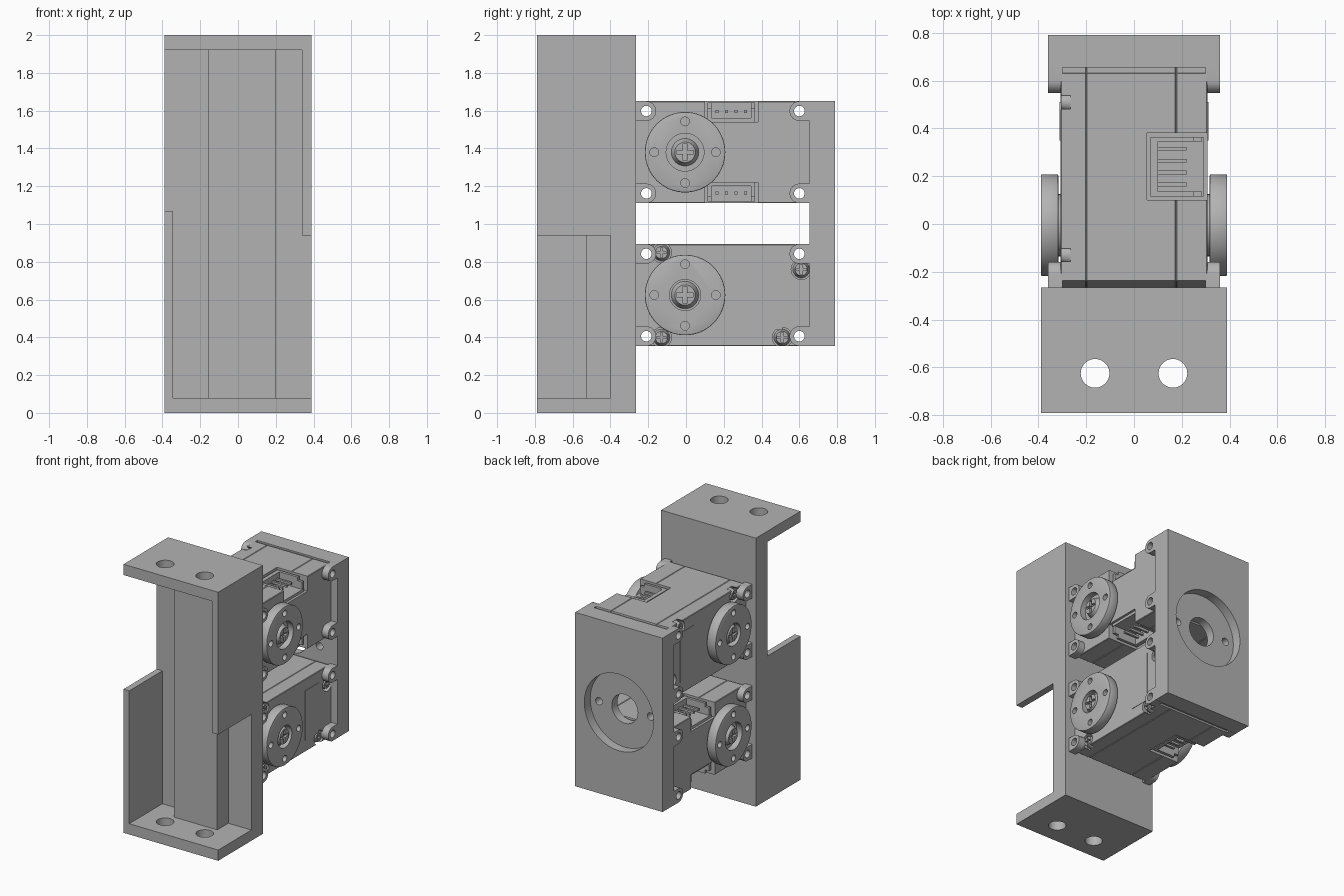
import bpy, bmesh
from math import pi, cos, sin
from mathutils import Matrix, Vector

if "Cube" in bpy.data.objects:
    bpy.data.objects.remove(bpy.data.objects["Cube"])

grey = bpy.data.materials.new("plain grey")
grey.use_nodes = True
grey.diffuse_color = (0.45, 0.45, 0.45, 1)
grey.node_tree.nodes["Principled BSDF"].inputs["Base Color"].default_value = (0.45, 0.45, 0.45, 1)
parts = []


def finish(name, bm):
    mesh = bpy.data.meshes.new(name)
    bmesh.ops.recalc_face_normals(bm, faces=bm.faces)
    bm.to_mesh(mesh)
    bm.free()
    mesh.materials.append(grey)
    ob = bpy.data.objects.new(name, mesh)
    bpy.context.scene.collection.objects.link(ob)
    parts.append(ob)
    return ob


def box(name, x, y, z):
    bm = bmesh.new()
    bmesh.ops.create_cube(bm, size=1)
    for v in bm.verts:
        v.co = [lo + (c + 0.5) * (hi - lo) for c, (lo, hi) in zip(v.co, (x, y, z))]
    return finish(name, bm)


def cyl(name, axis, a, b, c, r, r2=None, bevel=0, sides=48):
    """Cylinder along an axis from a to b; c holds the other two coordinates."""
    bm = bmesh.new()
    bmesh.ops.create_cone(bm, cap_ends=True, segments=sides, radius1=r,
                          radius2=r if r2 is None else r2, depth=b - a)
    if bevel:
        rim = [e for e in bm.edges if abs(e.verts[0].co.z - e.verts[1].co.z) < 1e-5]
        bmesh.ops.bevel(bm, geom=rim, offset=bevel, segments=2, affect='EDGES', profile=0.5)
    mid = (a + b) / 2
    if axis == 'X':
        m = Matrix.Translation((mid, *c)) @ Matrix.Rotation(pi / 2, 4, 'Y')
    elif axis == 'Y':
        m = Matrix.Translation((c[0], mid, c[1])) @ Matrix.Rotation(-pi / 2, 4, 'X')
    else:
        m = Matrix.Translation((*c, mid))
    bmesh.ops.transform(bm, matrix=m, verts=bm.verts)
    return finish(name, bm)


def prism(name, profile, x0, x1, bevel=0):
    """Extrude a y-z outline along x."""
    bm = bmesh.new()
    face = bm.faces.new([bm.verts.new((x0, y, z)) for y, z in profile])
    ext = bmesh.ops.extrude_face_region(bm, geom=[face])
    moved = [g for g in ext["geom"] if isinstance(g, bmesh.types.BMVert)]
    bmesh.ops.translate(bm, verts=moved, vec=(x1 - x0, 0, 0))
    if bevel:
        rim = [e for e in bm.edges if abs(e.verts[0].co.x - e.verts[1].co.x) < 1e-5]
        bmesh.ops.bevel(bm, geom=rim, offset=bevel, segments=1, affect='EDGES')
    return finish(name, bm)


def cut(ob, *cutters):
    for c in cutters:
        mod = ob.modifiers.new("cut", 'BOOLEAN')
        mod.operation, mod.solver, mod.object = 'DIFFERENCE', 'EXACT', c
    dg = bpy.context.evaluated_depsgraph_get()
    dg.update()
    mesh = bpy.data.meshes.new_from_object(ob.evaluated_get(dg))
    ob.modifiers.clear()
    ob.data = mesh
    for c in cutters:
        parts.remove(c)
        bpy.data.objects.remove(c)
    return ob


def screw(name, side, x0, x1, y, z, r):
    """Domed cross-head screw facing side * x."""
    a, b = sorted((side * x0, side * x1))
    rr = (r, r * 0.72) if side > 0 else (r * 0.72, r)
    head = cyl(name, 'X', a, b, (y, z), *rr, sides=32)
    tip = sorted((side * (x1 - 0.02), side * (x1 + 0.02)))
    w, l = r * 0.13, r * 0.6
    cut(head, box("slot", tip, (y - l, y + l), (z - w, z + w)),
        box("slot", tip, (y - w, y + w), (z - l, z + l)))


AXIS_Y = -0.005
LUGS = [(y, z) for y in (-0.21, 0.6) for z in (-0.218, 0.218)]
CASE_SCREWS = [(-0.13, -0.225), (-0.13, 0.225), (0.51, 0.225), (0.61, -0.135)]


def servo(prefix, height, flipped):
    first = len(parts)
    h = 0.27
    upper = [(-0.268, h - 0.09), (-0.237, h), (0.63, h), (0.632, h - 0.012), (0.66, h - 0.012)]
    outline = upper + [(y, -z) for y, z in reversed(upper)]

    # case in three sections, with connector bays, screw seats and through holes
    for part, x0, x1 in (("right", -0.308, -0.2), ("middle", -0.2, 0.175), ("left", 0.175, 0.308)):
        case = prism(f"{prefix}_case_{part}", outline, x0, x1, 0.004)
        tools = [cyl("hole", 'X', -0.5, 0.5, p, 0.028, sides=24) for p in LUGS]
        if part == "right":
            tools += [cyl("seat", 'X', -0.5, -0.265, p, 0.053, sides=32) for p in CASE_SCREWS]
        else:
            tools += [box("bay", (0.055, 0.5), (0.1, 0.38), sorted((s * 0.16, s * 0.4)))
                      for s in (-1, 1)]
        cut(case, *tools)

    # plug sockets with contact pins, opening sideways
    for s in (-1, 1):
        def slab(name, x, y, lo, hi):
            box(f"{prefix}_{name}", x, y, sorted((s * lo, s * hi)))
        slab("socket_floor", (0.07, 0.29), (0.115, 0.365), 0.155, 0.18)
        slab("socket_back", (0.07, 0.1), (0.115, 0.365), 0.18, 0.262)
        for y in (0.115, 0.345):
            slab("socket_wall", (0.1, 0.25), (y, y + 0.02), 0.18, 0.262)
            slab("socket_latch", (0.25, 0.285), (y, y + 0.02), 0.18, 0.235)
        for i in range(4):
            y = 0.165 + i * 0.05
            slab("socket_pin", (0.1, 0.22), (y - 0.008, y + 0.008), 0.208, 0.224)

    # screws and raised panel on the closed side
    for y, z in CASE_SCREWS:
        screw(f"{prefix}_case_screw", -1, 0.262, 0.306, y, z, 0.045)
    box(f"{prefix}_label_panel", (-0.311, -0.3), (0.35, 0.51), (-0.185, 0.185))

    # output disc and idler disc
    for side in (-1, 1):
        a, b = sorted((side * 0.317, side * 0.39))
        disc = cyl(f"{prefix}_disc", 'X', a, b, (AXIS_Y, 0), 0.213, bevel=0.006, sides=64)
        face = sorted((side * 0.345, side * 0.5))
        tools = [cyl("hole", 'X', *face, (AXIS_Y + 0.163 * cos(k * pi / 2), 0.163 * sin(k * pi / 2)),
                     0.023, sides=24) for k in range(4)]
        tools.append(cyl("bore", 'X', *face, (AXIS_Y, 0), 0.1 if side > 0 else 0.082))
        cut(disc, *tools)
        cyl(f"{prefix}_hub", 'X', *sorted((side * 0.3, side * 0.33)), (AXIS_Y, 0), 0.13)
        screw(f"{prefix}_disc_screw", side, 0.34, 0.385, AXIS_Y, 0, 0.075)

    # rounded mounting lugs reaching in from both brackets
    for side in (-1, 1):
        for y, z in LUGS:
            d = -1 if y > 0 else 1
            end = 0.66 if y > 0 else -0.27
            arc = [(y + d * 0.052 * cos(t * pi / 12), z + 0.052 * sin(t * pi / 12))
                   for t in range(-6, 7)]
            lug = prism(f"{prefix}_lug", arc + [(end, z + 0.052), (end, z - 0.052)],
                        side * 0.3, side * 0.36)
            cut(lug, cyl("hole", 'X', *sorted((side * 0.2, side * 0.5)), (y, z), 0.028, sides=24))

    m = Matrix.Translation((0, 0, height))
    if flipped:
        m = m @ Matrix.Rotation(pi, 4, 'Y')
    for ob in parts[first:]:
        ob.data.transform(m)


servo("upper_servo", 1.38, False)
servo("lower_servo", 0.624, True)

# front bracket: back wall, centre rib, drilled end plates and two side walls
FRONT, REAR = -0.79, -0.265
box("bracket_wall", (-0.39, 0.39), (-0.4, REAR), (0.08, 1.92))
box("bracket_rib", (-0.155, 0.2), (-0.53, -0.4), (0.08, 1.92))
for name, z in (("bottom_plate", (0, 0.08)), ("top_plate", (1.92, 2))):
    plate = box(name, (-0.39, 0.39), (FRONT, REAR), z)
    cut(plate, *[cyl("hole", 'Z', z[0] - 0.1, z[1] + 0.1, (x, -0.625), 0.06) for x in (-0.163, 0.163)])
box("right_side_wall", (-0.39, -0.343), (FRONT, -0.4), (0.08, 1.07))
box("left_side_wall", (0.338, 0.39), (FRONT, -0.4), (0.94, 1.92))

# rear bracket with round recess, centre bore and two pin holes
rear = box("rear_plate", (-0.36, 0.36), (0.655, 0.79), (0.355, 1.65))
cut(rear, cyl("recess", 'Y', 0.72, 0.9, (0, 1.0), 0.285, sides=64),
    cyl("bore", 'Y', 0.5, 0.9, (0, 1.0), 0.107),
    *[cyl("pin", 'Y', 0.5, 0.9, (x, 1.0), 0.028, sides=24) for x in (-0.213, 0.213)])

# smooth the round surfaces, keep edges sharp
bpy.ops.object.select_all(action='DESELECT')
for ob in parts:
    ob.select_set(True)
bpy.context.view_layer.objects.active = parts[0]
bpy.ops.object.shade_smooth_by_angle(angle=pi / 6)
